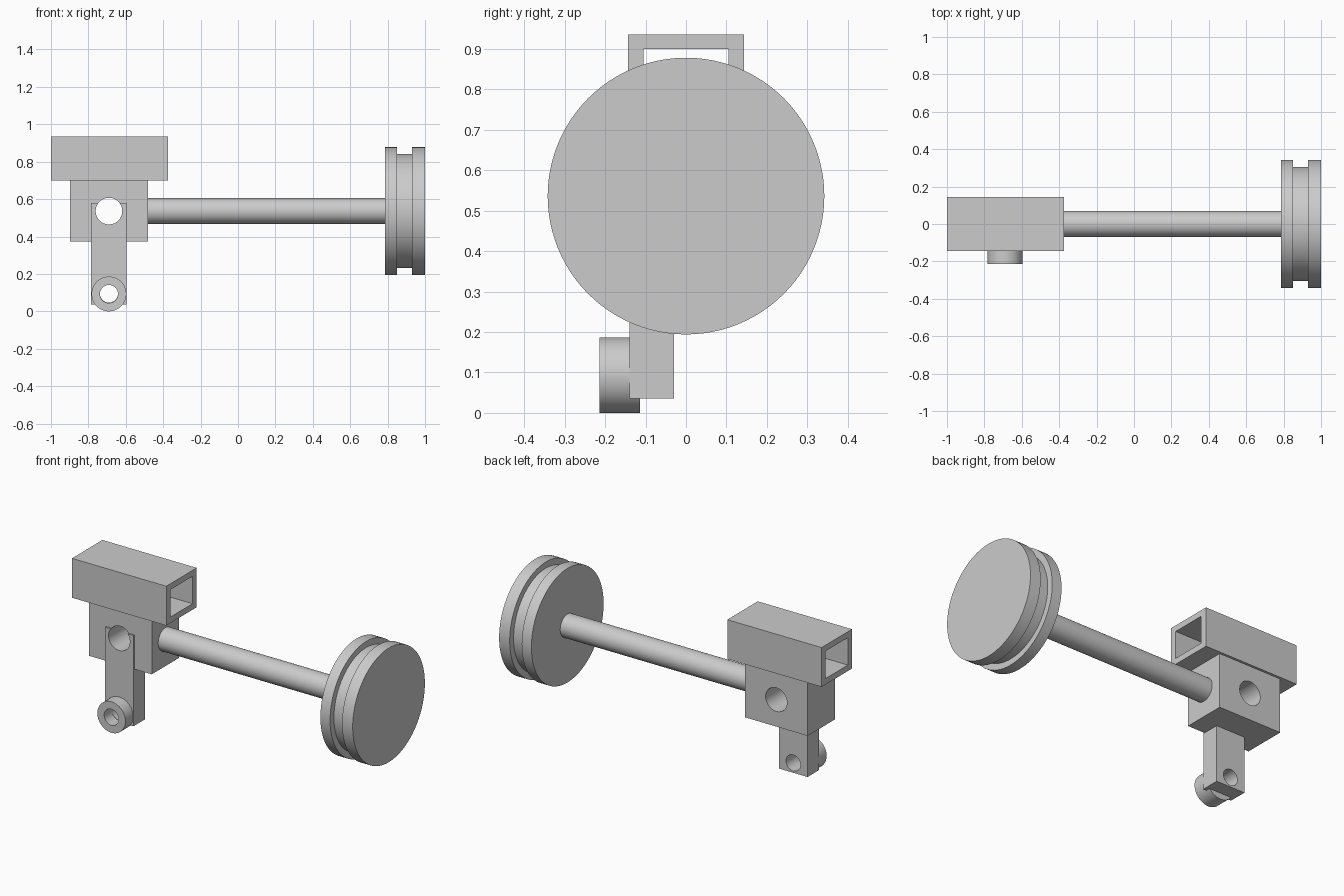
import bpy, bmesh, math
from mathutils import Matrix, Vector

cube = bpy.data.objects.get("Cube")
if cube:
    bpy.data.objects.remove(cube, do_unlink=True)

grey = bpy.data.materials.new("light grey metal")
grey.use_nodes = True
colour = (0.6, 0.6, 0.6, 1)
grey.diffuse_color = colour
grey.node_tree.nodes["Principled BSDF"].inputs["Base Color"].default_value = colour

SEGMENTS = 96
AXLE_Z = 0.536
BRACKET_X = -0.69
WHEEL_Z = 0.095


def finish(name, bm):
    bmesh.ops.recalc_face_normals(bm, faces=bm.faces)
    mesh = bpy.data.meshes.new(name)
    bm.to_mesh(mesh)
    bm.free()
    mesh.materials.append(grey)
    obj = bpy.data.objects.new(name, mesh)
    bpy.context.collection.objects.link(obj)
    return obj


def box(name, x, y, z):
    bm = bmesh.new()
    bmesh.ops.create_cube(bm, size=1)
    spans = (x, y, z)
    for v in bm.verts:
        v.co = Vector([lo + (c + 0.5) * (hi - lo) for c, (lo, hi) in zip(v.co, spans)])
    return finish(name, bm)


def lathe(name, profile, axis, centre, closed=False):
    """Spin (position along axis, radius) points around the x or y axis."""
    bm = bmesh.new()
    direction = Vector((1, 0, 0)) if axis == "X" else Vector((0, 1, 0))
    rings = []
    for k in range(SEGMENTS):
        radial = Matrix.Rotation(math.tau * k / SEGMENTS, 3, axis) @ Vector((0, 0, 1))
        rings.append([bm.verts.new(Vector(centre) + direction * t + radial * r)
                      for t, r in profile])
    count = len(profile)
    for k in range(SEGMENTS):
        a, b = rings[k], rings[(k + 1) % SEGMENTS]
        for i in range(count if closed else count - 1):
            j = (i + 1) % count
            bm.faces.new((a[i], a[j], b[j], b[i]))
    if not closed:
        for end in (0, -1):
            bm.faces.new([ring[end] for ring in rings])
    return finish(name, bm)


def combine(target, tool, operation):
    mod = target.modifiers.new(operation.title(), "BOOLEAN")
    mod.operation = operation
    mod.solver = "EXACT"
    mod.object = tool
    bpy.context.view_layer.objects.active = target
    bpy.ops.object.modifier_apply(modifier=mod.name)
    bpy.data.objects.remove(tool, do_unlink=True)


# Hollow rectangular sleeve on top
sleeve = box("top_sleeve", (-1, -0.375), (-0.144, 0.144), (0.70, 0.936))
combine(sleeve, box("sleeve_cutter", (-1.1, -0.3), (-0.105, 0.105), (0.736, 0.90)),
        "DIFFERENCE")

# Bracket block with hanging arm and two cross bores
bracket = box("bracket_block_and_arm", (-0.898, -0.481), (-0.13, 0.13), (0.374, 0.70))
combine(bracket, box("arm", (-0.785, -0.595), (-0.14, -0.03), (0.036, 0.58)), "UNION")
for z, radius in ((AXLE_Z, 0.071), (WHEEL_Z, 0.048)):
    bore = lathe("bore_cutter", [(-0.5, radius), (0.5, radius)], "Y", (BRACKET_X, 0, z))
    combine(bracket, bore, "DIFFERENCE")

# Small ring roller at the foot of the arm
roller = lathe("small_roller",
               [(-0.214, 0.048), (-0.214, 0.093), (-0.114, 0.093), (-0.114, 0.048)],
               "Y", (BRACKET_X, 0, WHEEL_Z - 0.002), closed=True)

# Long axle rod
axle = lathe("axle_rod", [(-0.52, 0.069), (0.80, 0.069)], "X", (0, 0, AXLE_Z))

# Large grooved wheel
wheel = lathe("grooved_wheel",
              [(0.786, 0.342), (0.85, 0.342), (0.85, 0.305),
               (0.93, 0.305), (0.93, 0.342), (1.0, 0.342)],
              "X", (0, 0, AXLE_Z))

# Smooth round walls, sharp edges
bpy.ops.object.select_all(action="DESELECT")
for part in (sleeve, bracket, roller, axle, wheel):
    part.select_set(True)
bpy.context.view_layer.objects.active = wheel
bpy.ops.object.shade_smooth_by_angle(angle=math.radians(30))
